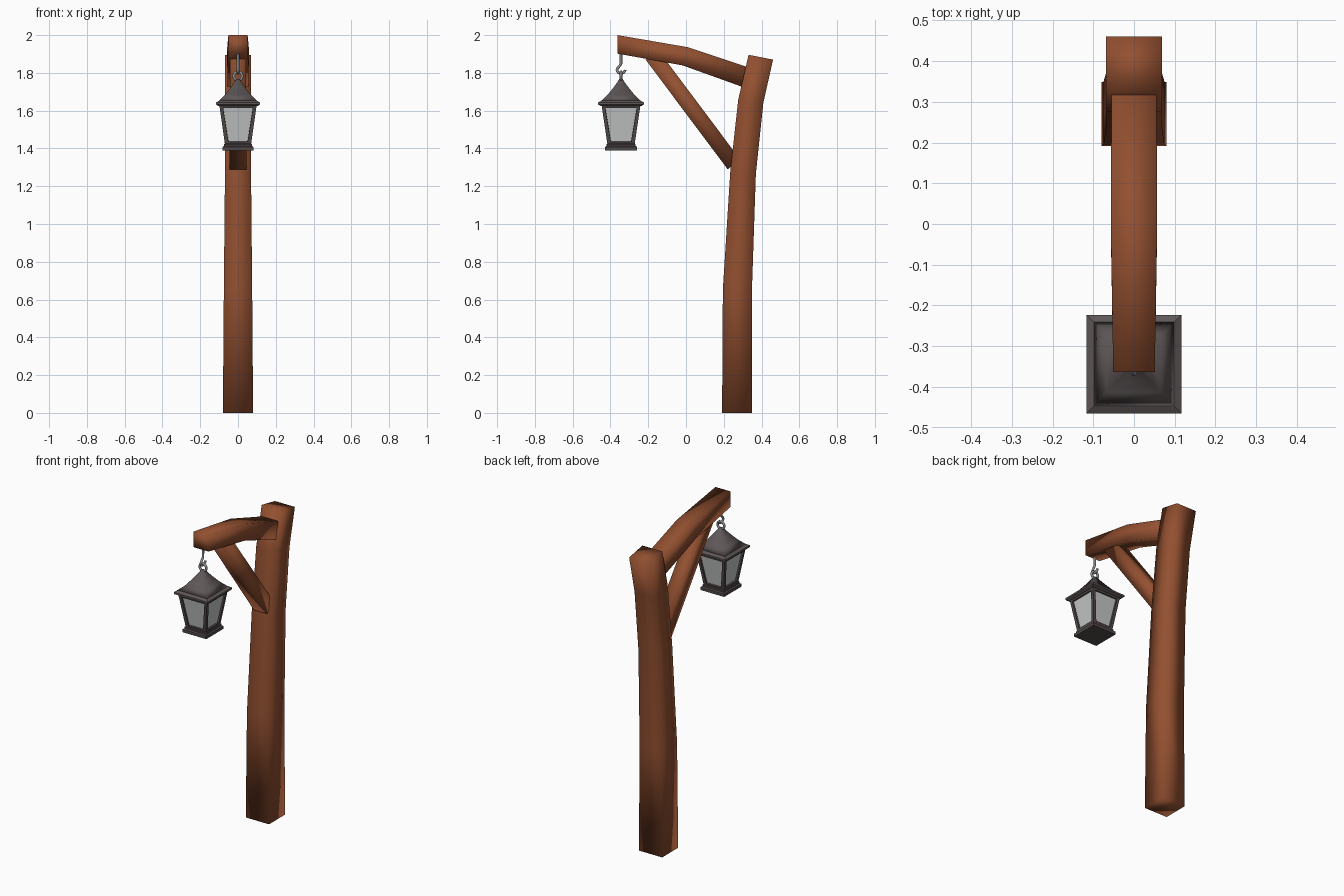
import bpy, bmesh, math
from mathutils import Vector

if "Cube" in bpy.data.objects:
    bpy.data.objects.remove(bpy.data.objects["Cube"])


def material(name, rgb):
    m = bpy.data.materials.new(name)
    m.diffuse_color = (*rgb, 1)
    m.use_nodes = True
    m.node_tree.nodes["Principled BSDF"].inputs["Base Color"].default_value = m.diffuse_color
    return m


WOOD = material("brown wood", (0.29, 0.08, 0.03))
IRON = material("dark iron", (0.115, 0.095, 0.095))
FRAME = material("frame iron", (0.085, 0.068, 0.07))
GLASS = material("pale glass", (0.55, 0.57, 0.56))
STEEL = material("grey steel", (0.30, 0.31, 0.32))
LY = -0.344  # lantern centre in y


def finish(name, bm, mats, smooth=True):
    bmesh.ops.recalc_face_normals(bm, faces=bm.faces)
    me = bpy.data.meshes.new(name)
    bm.to_mesh(me)
    bm.free()
    for m in mats:
        me.materials.append(m)
    for p in me.polygons:
        p.use_smooth = smooth
    ob = bpy.data.objects.new(name, me)
    bpy.context.collection.objects.link(ob)
    return ob


def skin(rings):
    """Closed four-sided tube through a list of rings."""
    bm = bmesh.new()
    vs = [[bm.verts.new(c) for c in r] for r in rings]
    for a, b in zip(vs, vs[1:]):
        for i in range(4):
            j = (i + 1) % 4
            bm.faces.new((a[i], a[j], b[j], b[i]))
    bm.faces.new(vs[0])
    bm.faces.new(vs[-1])
    bmesh.ops.recalc_face_normals(bm, faces=bm.faces)
    return bm


def timber(name, path):
    """path: (y, z, half width x, half depth, direction angle from +y in degrees)"""
    rings = []
    for y, z, hx, hp, ang in path:
        a = math.radians(ang)
        n = Vector((0, -math.sin(a), math.cos(a))) * hp
        c = Vector((0, y, z))
        x = Vector((hx, 0, 0))
        rings.append([c - x - n, c + x - n, c + x + n, c - x + n])
    return finish(name, skin(rings), [WOOD])


def square_stack(profile):
    """profile: (half size, z) levels of a square body around the lantern axis"""
    return skin([[(sx * h * 0.96, LY + sy * h, z) for sx, sy in
                  ((-1, -1), (1, -1), (1, 1), (-1, 1))] for h, z in profile])


def wire(name, pts, radius, cyclic=False):
    cu = bpy.data.curves.new(name, 'CURVE')
    cu.dimensions = '3D'
    cu.bevel_depth = radius
    cu.bevel_resolution = 2
    cu.use_fill_caps = True
    s = cu.splines.new('POLY')
    s.points.add(len(pts) - 1)
    for p, c in zip(s.points, pts):
        p.co = (*c, 1)
    s.use_cyclic_u = cyclic
    cu.materials.append(STEEL)
    ob = bpy.data.objects.new(name, cu)
    bpy.context.collection.objects.link(ob)


# Timber post, arm and brace
timber("post", [(0.27, 0, 0.08, 0.079, 90), (0.272, 0.65, 0.075, 0.077, 88.5),
                (0.302, 1.27, 0.069, 0.068, 85.5), (0.343, 1.65, 0.068, 0.067, 81),
                (0.396, 1.883, 0.069, 0.066, 79)])
timber("arm", [(-0.363, 1.951, 0.051, 0.049, 0), (-0.005, 1.888, 0.057, 0.05, -15),
               (0.33, 1.772, 0.055, 0.054, -19)])
timber("brace", [(-0.18, 1.895, 0.042, 0.042, -53), (0.254, 1.315, 0.045, 0.042, -53)])

# Lantern roof: concave pyramid over a thin brim
finish("lantern_roof", square_stack([(0.104, 1.652), (0.07, 1.685), (0.042, 1.72),
                                     (0.02, 1.75), (0.009, 1.768)]), [IRON])
finish("lantern_brim", square_stack([(0.108, 1.625), (0.121, 1.632), (0.121, 1.643),
                                     (0.104, 1.653)]), [IRON], False)

# Lantern body with recessed windows on four sides
bm = square_stack([(0.071, 1.415), (0.103, 1.63)])
sides = [f for f in bm.faces if abs(f.normal.z) < 0.6]
bmesh.ops.inset_individual(bm, faces=sides, thickness=0.026)
bmesh.ops.inset_individual(bm, faces=sides, thickness=0.001, depth=-0.01)
for f in sides:
    f.material_index = 1
finish("lantern_body", bm, [FRAME, GLASS], False)

# Stepped base plate
finish("lantern_base", square_stack([(0.085, 1.39), (0.085, 1.408), (0.077, 1.413),
                                     (0.077, 1.422), (0.07, 1.428)]), [FRAME], False)

# Hanging ring on the lantern and hook under the arm
wire("lantern_ring", [(0.023 * math.cos(t), LY, 1.783 + 0.023 * math.sin(t))
                      for t in (i * math.tau / 16 for i in range(16))], 0.007, True)
hook = [(0, LY, 1.91), (0, LY, 1.85), (0, LY - 0.006, 1.838), (0, LY - 0.018, 1.825)]
hook += [(0, LY + 0.022 * math.cos(t), 1.816 + 0.018 * math.sin(t))
         for t in (math.pi + i * math.pi / 8 for i in range(9))]
wire("arm_hook", hook, 0.007)
